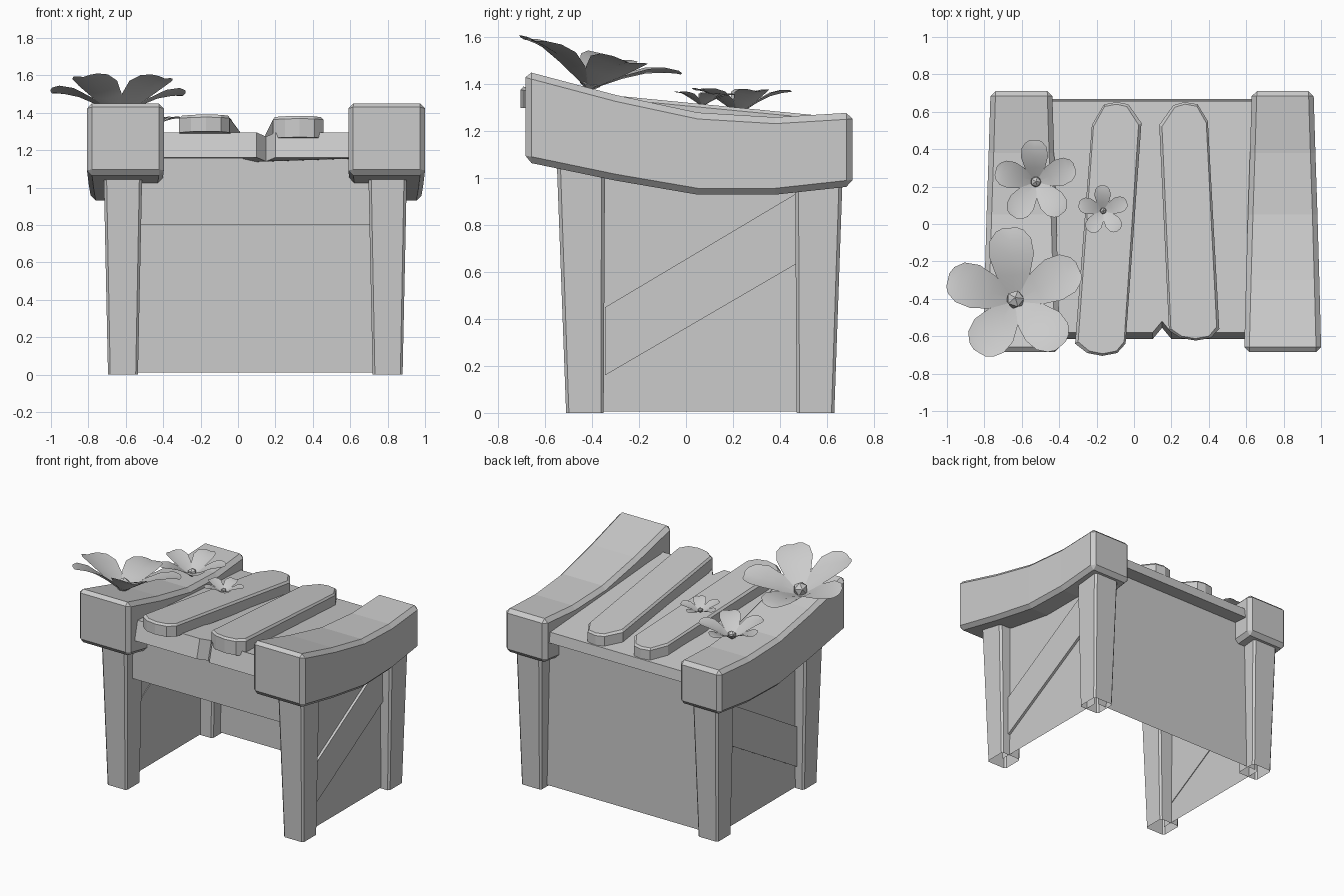
import bpy, bmesh, math
from mathutils import Matrix, Vector

if "Cube" in bpy.data.objects:
    bpy.data.objects.remove(bpy.data.objects["Cube"])

CX = 0.0925          # middle of the bench (the flowers overhang on the left)
SLOPE = -0.096       # seat drops towards the back


def finish(name, bm):
    me = bpy.data.meshes.new(name)
    bmesh.ops.recalc_face_normals(bm, faces=bm.faces)
    bm.to_mesh(me)
    bm.free()
    ob = bpy.data.objects.new(name, me)
    bpy.context.collection.objects.link(ob)
    return ob


def loft(name, rings, start=True, end=True):
    bm = bmesh.new()
    vs = [[bm.verts.new(p) for p in r] for r in rings]
    n = len(rings[0])
    for a, b in zip(vs, vs[1:]):
        for i in range(n):
            bm.faces.new((a[i], a[(i + 1) % n], b[(i + 1) % n], b[i]))
    if start:
        bm.faces.new(vs[0])
    if end:
        bm.faces.new(vs[-1])
    return finish(name, bm)


def sheet(name, pts):
    bm = bmesh.new()
    bm.faces.new([bm.verts.new(p) for p in pts])
    return finish(name, bm)


def octagon(cx, cy, h, c, z):
    k = h - c
    return [(cx + x, cy + y, z) for x, y in
            ((-k, -h), (k, -h), (h, -k), (h, k), (k, h), (-k, h), (-h, k), (-h, -k))]


# Tapered hollow legs, curved side beams, side walls and diagonal braces
STATIONS = [(-0.685, 1.07, 1.457, 0.206), (-0.3, 0.99, 1.355, 0.196),
            (0.05, 0.93, 1.28, 0.186), (0.38, 0.93, 1.26, 0.175),
            (0.71, 0.966, 1.28, 0.165)]
for s, side in ((-1, "left"), (1, "right")):
    x = CX + s * 0.7075
    for y, tilt, label in ((-0.431, -0.017, "front"), (0.552, 0.015, "back")):
        loft(f"{side}_{label}_leg",
             [octagon(x, y, 0.08, 0.012, 0), octagon(x, y + tilt, 0.103, 0.015, 1.08)],
             start=False)
    xb = 0.0965 + s * 0.6985
    beam = loft(f"{side}_beam", [[(xb - w, y, b), (xb + w, y, b), (xb + w, y, t), (xb - w, y, t)]
                                 for y, b, t, w in STATIONS])
    bev = beam.modifiers.new("chamfer", "BEVEL")
    bev.width = 0.027
    bev.segments = 1
    bev.limit_method = "ANGLE"
    xw = x + s * 0.015
    sheet(f"{side}_wall", [(xw, -0.43, 0.006), (xw, 0.55, 0.006), (xw, 0.55, 1.05), (xw, -0.43, 1.05)])
    loft(f"{side}_brace", [[(xw + s * d, -0.345, 0.16), (xw + s * d, 0.47, 0.635),
                            (xw + s * d, 0.47, 0.935), (xw + s * d, -0.345, 0.45)]
                           for d in (-0.005, 0.018)])

# Back wall and front apron
L, R = CX - 0.7, CX + 0.7
sheet("back_wall", [(L, 0.562, 0.01), (R, 0.562, 0.01), (R, 0.562, 1.12), (L, 0.562, 1.12)])
sheet("front_apron", [(L, -0.47, 0.80), (R, -0.47, 0.80), (R, -0.47, 1.2), (L, -0.47, 1.2)])


# Sloping seat slab with a split notched into its front edge
def slab_ring(yf, yb, z0, slope):
    pts = [(-0.57, yf, 0), (0.10, yf, 0), (0.15, yf + 0.06, -0.018), (0.20, yf, 0),
           (0.75, yf, 0), (0.75, yb, 0), (-0.57, yb, 0)]
    return [(x, y, z0 + d + slope * (y + 0.6)) for x, y, d in pts]


loft("seat_slab", [slab_ring(-0.615, 0.668, 1.16, -0.045), slab_ring(-0.58, 0.657, 1.297, SLOPE)])


# Two planks with clipped ends and a chamfered top rim
def plank(name, bottom, outline):
    n = len(outline)
    mx = sum(p[0] for p in outline) / n
    my = sum(p[1] for p in outline) / n

    def ring(z0, fx, fy):
        return [(mx + (x - mx) * fx, my + (y - my) * fy, z0 + SLOPE * (y + 0.65)) for x, y in outline]
    loft(name, [ring(bottom, 1, 1), ring(1.371, 1, 1), ring(1.385, 0.91, 0.983)])


plank("left_plank", 1.295,
      [(-0.16, 0.64), (-0.09, 0.652), (-0.03, 0.64), (0.04, 0.54), (-0.045, -0.64),
       (-0.09, -0.69), (-0.17, -0.705), (-0.25, -0.69), (-0.315, -0.64), (-0.225, 0.53)])
plank("right_plank", 1.272,
      [(0.21, 0.635), (0.27, 0.652), (0.34, 0.64), (0.395, 0.55), (0.456, -0.56),
       (0.41, -0.61), (0.33, -0.623), (0.25, -0.61), (0.187, -0.57), (0.135, 0.53)])

# Petal rows for a flower of radius 1: distance out, half width, height
PETAL = [(0.04, 0.04, 0.0), (0.34, 0.245, 0.19), (0.6, 0.325, 0.32),
         (0.82, 0.3, 0.38), (0.95, 0.2, 0.4), (1.0, 0.1, 0.4)]


def flower(name, loc, radius, lift, tilt, turn=0.0):
    bm = bmesh.new()
    for k in range(5):
        rot = Matrix.Rotation(math.radians(90 + turn + 72 * k), 4, "Z")
        rows = []
        for r, w, h in PETAL:
            # the edges curl a little above the middle crease
            rows.append([bm.verts.new(rot @ Vector((r, e * w, lift * (h + abs(e) * w * 0.2))))
                         for e in (-1, 0, 1)])
        for a, b in zip(rows, rows[1:]):
            for i in (0, 1):
                bm.faces.new((a[i], b[i], b[i + 1], a[i + 1])).smooth = True
    bmesh.ops.create_icosphere(bm, subdivisions=1, radius=0.14,
                               matrix=Matrix.Translation((0, 0, 0.1)))
    bm.transform(Matrix.Translation(loc) @ Matrix.Rotation(tilt, 4, "X") @ Matrix.Scale(radius, 4))
    finish(name, bm)


# Three flowers resting on the left beam and plank
flower("large_flower", (-0.635, -0.412, 1.385), 0.37, 0.95, -0.22, 5)
flower("medium_flower", (-0.525, 0.225, 1.278), 0.222, 1.05, -0.02, 3)
flower("small_flower", (-0.165, 0.07, 1.31), 0.134, 0.95, -0.04, 2)
